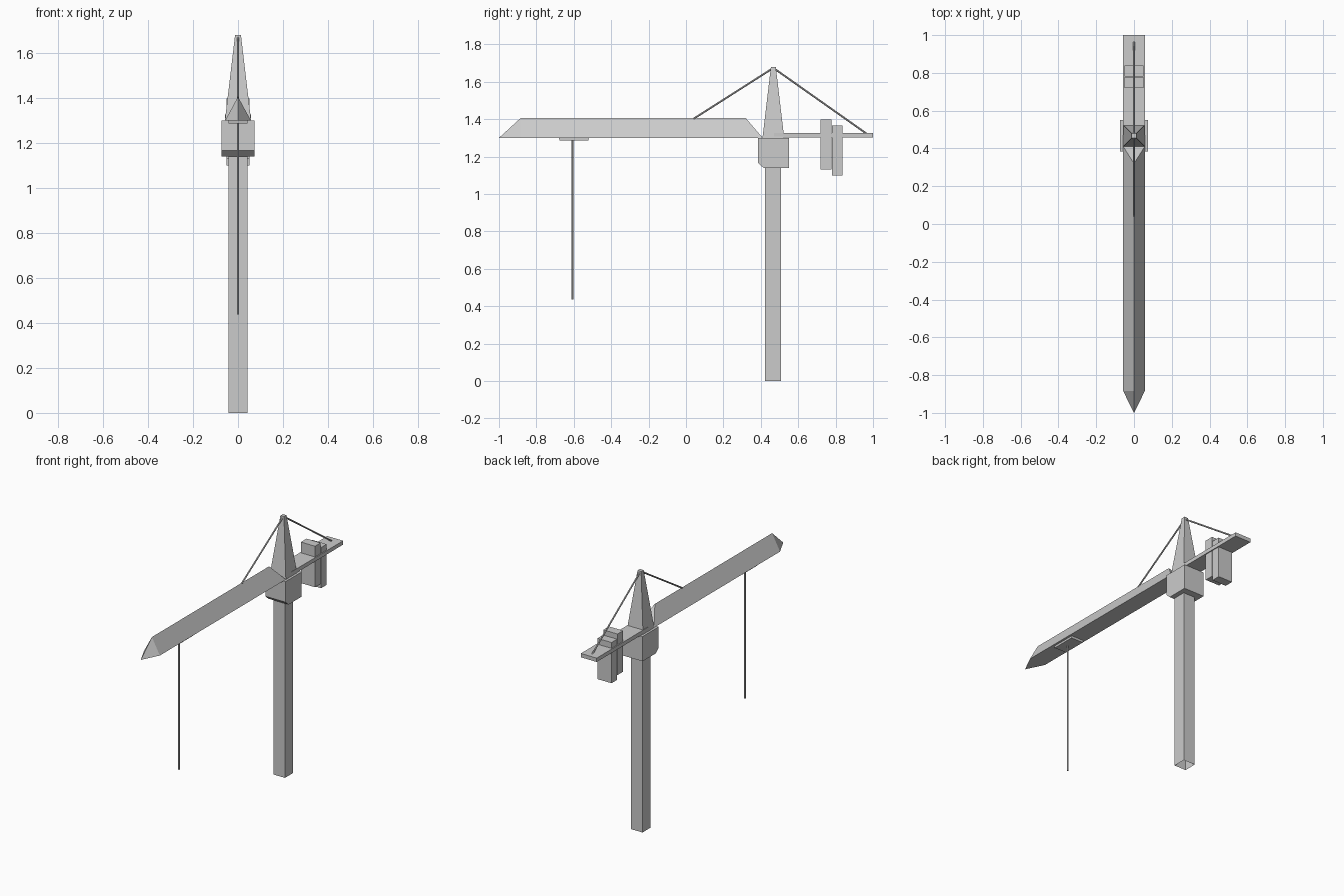
import bpy, bmesh
from mathutils import Vector

if "Cube" in bpy.data.objects:
    bpy.data.objects.remove(bpy.data.objects["Cube"])

CY = 0.467  # mast axis


def make(name, verts, faces):
    me = bpy.data.meshes.new(name)
    me.from_pydata(verts, [], faces)
    bm = bmesh.new()
    bm.from_mesh(me)
    bmesh.ops.recalc_face_normals(bm, faces=bm.faces)
    bm.to_mesh(me)
    bm.free()
    ob = bpy.data.objects.new(name, me)
    bpy.context.collection.objects.link(ob)
    return ob


def extrude_x(name, profile, half):
    """Side profile of (y, z) points extruded symmetrically across x."""
    n = len(profile)
    verts = [(s * half, y, z) for s in (-1, 1) for y, z in profile]
    faces = [tuple(range(n)), tuple(range(n, 2 * n))]
    faces += [(i, (i + 1) % n, n + (i + 1) % n, n + i) for i in range(n)]
    return make(name, verts, faces)


def box(name, half, y0, y1, z0, z1):
    return extrude_x(name, [(y0, z0), (y1, z0), (y1, z1), (y0, z1)], half)


def frustum(name, y, z0, half0, z1, half1, bottom=True):
    """Square tapered column centred on x = 0."""
    corners = [(-1, -1), (1, -1), (1, 1), (-1, 1)]
    verts = [(a * h, y + b * h, z) for z, h in ((z0, half0), (z1, half1)) for a, b in corners]
    faces = [(i, (i + 1) % 4, 4 + (i + 1) % 4, 4 + i) for i in range(4)] + [(4, 5, 6, 7)]
    if bottom:
        faces.append((0, 1, 2, 3))
    return make(name, verts, faces)


def rod(name, a, b, r=0.005):
    a, b = Vector(a), Vector(b)
    d = b - a
    bpy.ops.mesh.primitive_cylinder_add(vertices=8, radius=r, depth=d.length, location=(a + b) / 2,
                                        rotation=d.to_track_quat('Z', 'Y').to_euler())
    bpy.context.object.name = name


# Mast (open at the foot), slewing housing with chamfered lower front, tower peak
frustum("mast", 0.465, 0, 0.042, 1.14, 0.042, bottom=False)
extrude_x("slewing_housing", [(0.385, 1.166), (0.415, 1.139), (0.551, 1.139),
                              (0.551, 1.3), (0.385, 1.3)], 0.073)
frustum("tower_peak", CY, 1.3, 0.058, 1.68, 0.013)

# Triangular main jib with pointed nose and sloping heel
w, zb, zt = 0.057, 1.3, 1.405
make("main_jib",
     [(0, -1, zb), (-w, -0.885, zb), (w, -0.885, zb), (0, -0.885, zt),
      (-w, 0.41, zb), (w, 0.41, zb), (0, 0.32, zt)],
     [(0, 1, 3), (0, 3, 2), (0, 2, 1), (1, 4, 6, 3), (2, 3, 6, 5), (1, 2, 5, 4), (4, 5, 6)])

# Counter jib and ballast
box("counter_jib", w, 0.47, 1.0, 1.302, 1.327)
box("ballast_inner", 0.051, 0.719, 0.777, 1.13, 1.397)
box("ballast_outer", 0.051, 0.781, 0.838, 1.10, 1.365)

# Trolley and hoist cable
extrude_x("trolley", [(-0.676, 1.287), (-0.522, 1.287), (-0.519, 1.301), (-0.679, 1.301)], 0.043)
rod("hoist_cable", (0, -0.607, 0.437), (0, -0.607, 1.29))

# Tie rods from the peak
rod("front_tie", (0, CY, 1.674), (0, 0.04, 1.402))
rod("rear_tie", (0, CY, 1.674), (0, 0.965, 1.323))
